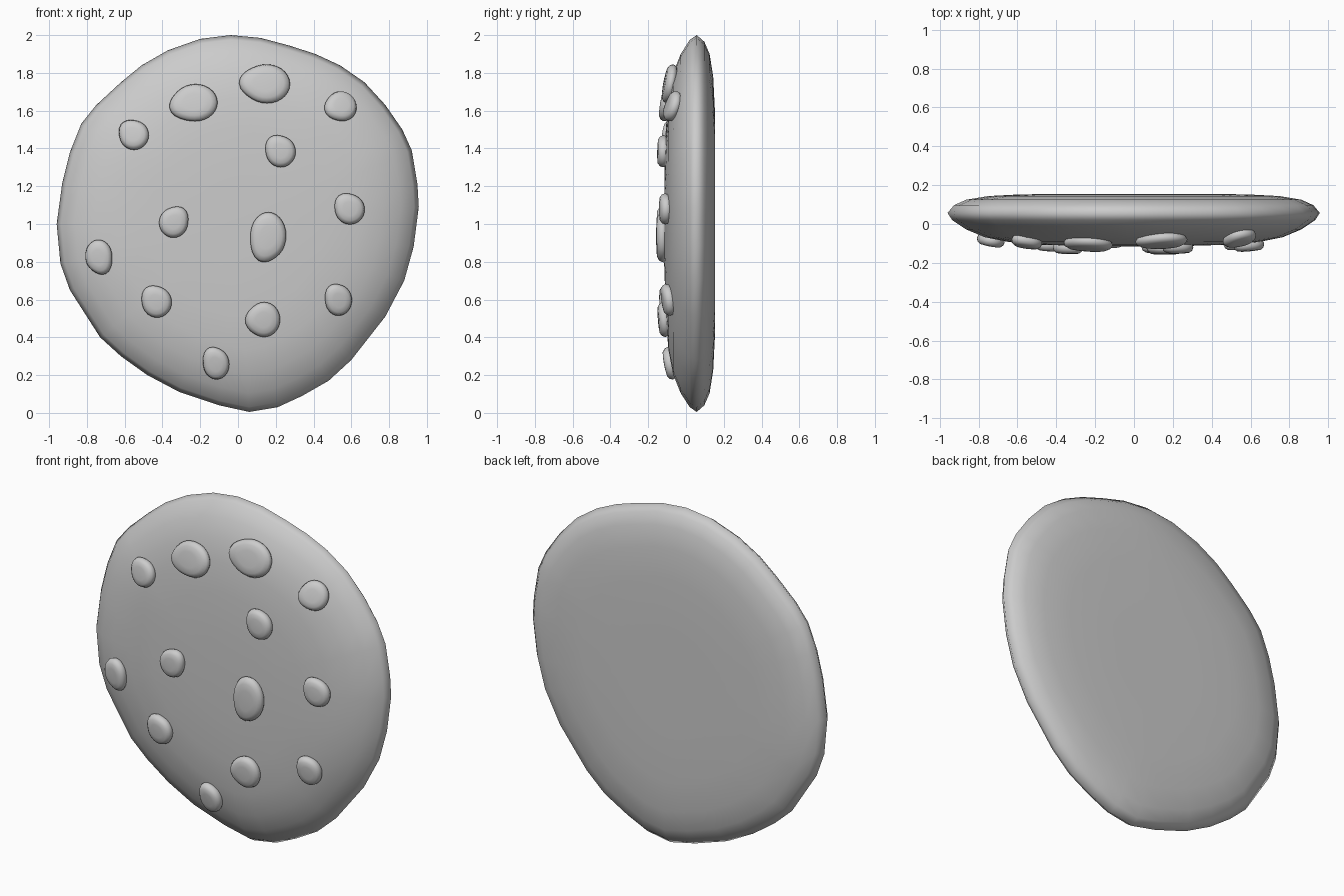
import bpy, bmesh, math
from mathutils import Vector
from mathutils.bvhtree import BVHTree

if "Cube" in bpy.data.objects:
    bpy.data.objects.remove(bpy.data.objects["Cube"])


def finish(bm, name):
    bmesh.ops.recalc_face_normals(bm, faces=bm.faces)
    for f in bm.faces:
        f.smooth = True
    me = bpy.data.meshes.new(name)
    bm.to_mesh(me)
    ob = bpy.data.objects.new(name, me)
    bpy.context.collection.objects.link(ob)
    return ob


def loft(bm, rings, start, end):
    """Skin closed rings of points and close both ends with a fan."""
    rows = [[bm.verts.new(p) for p in r] for r in rings]
    n = len(rows[0])
    for a, b in zip(rows, rows[1:]):
        for i in range(n):
            j = (i + 1) % n
            bm.faces.new((a[i], a[j], b[j], b[i]))
    for row, tip in ((rows[0], start), (rows[-1], end)):
        v = bm.verts.new(tip)
        for i in range(n):
            bm.faces.new((row[i], row[(i + 1) % n], v))


# Cookie body: wobbly outline (x, z) swept through a domed thickness profile
outline = [(-.04, 2.0), (.12, 1.985), (.27, 1.945), (.41, 1.9), (.54, 1.84),
           (.67, 1.75), (.78, 1.63), (.87, 1.5), (.92, 1.39), (.95, 1.21),
           (.957, 1.09), (.93, .88), (.88, .7), (.78, .51), (.60, .28),
           (.48, .17), (.34, .09), (.21, .03), (.06, .005), (-.10, .04),
           (-.31, .11), (-.48, .2), (-.62, .3), (-.73, .4), (-.89, .65),
           (-.94, .79), (-.96, 1.0), (-.93, 1.22), (-.89, 1.38),
           (-.83, 1.53), (-.75, 1.63), (-.62, 1.75), (-.51, 1.84),
           (-.37, 1.92), (-.20, 1.98)]
profile = [(.3, .154), (.6, .153), (.78, .144), (.9, .125), (.965, .097),
           (1, .057), (.975, .02), (.9, -.028), (.8, -.068), (.67, -.093),
           (.5, -.107), (.25, -.114)]
bm = bmesh.new()
loft(bm, [[(x * s, y, 1 + (z - 1) * s) for x, z in outline] for s, y in profile],
     (0, .154, 1), (0, -.115, 1))
bmesh.ops.recalc_face_normals(bm, faces=bm.faces)
surface = BVHTree.FromBMesh(bm)
finish(bm, "cookie_body")

# Chips: x, z, width, height, direction of the blunt corner in degrees
chips = [(-.55, 1.47, .16, .16, 135), (-.235, 1.64, .255, .20, 200),
         (.14, 1.74, .27, .21, 175), (.54, 1.62, .175, .165, 200),
         (.225, 1.385, .16, .17, 130), (.59, 1.08, .16, .165, 130),
         (-.34, 1.01, .155, .165, 50), (.16, .93, .19, .265, 240),
         (-.735, .825, .145, .185, 300), (-.43, .59, .16, .17, 130),
         (.13, .495, .185, .185, 185), (.53, .60, .145, .17, 130),
         (-.115, .265, .14, .175, 125)]
edge = [(.45, .032), (.75, .028), (.93, .017), (1, 0), (.93, -.017),
        (.75, -.028), (.45, -.031)]
N = 28
for k, (cx, cz, w, h, corner) in enumerate(chips):
    phi = math.radians(corner)
    shape = []
    for i in range(N):
        t = math.tau * i / N
        r = 1 + .2 * max(0, math.cos(t - phi)) ** 5
        shape.append((r * math.cos(t), r * math.sin(t)))
    xs, zs = zip(*shape)
    fit = [((x - (max(xs) + min(xs)) / 2) * w / (max(xs) - min(xs)),
            (z - (max(zs) + min(zs)) / 2) * h / (max(zs) - min(zs)))
           for x, z in shape]
    # Sit each chip on the dome, tilted to the local surface
    loc, nrm, _, _ = surface.ray_cast(Vector((cx, -1, cz)), Vector((0, 1, 0)))
    bm = bmesh.new()
    loft(bm, [[(x * s, y, z * s) for x, z in fit] for s, y in edge],
         (0, .033, 0), (0, -.032, 0))
    ob = finish(bm, f"chip_{k + 1}")
    ob.location = loc + nrm * .012
    ob.rotation_mode = 'QUATERNION'
    ob.rotation_quaternion = Vector((0, -1, 0)).rotation_difference(nrm)
